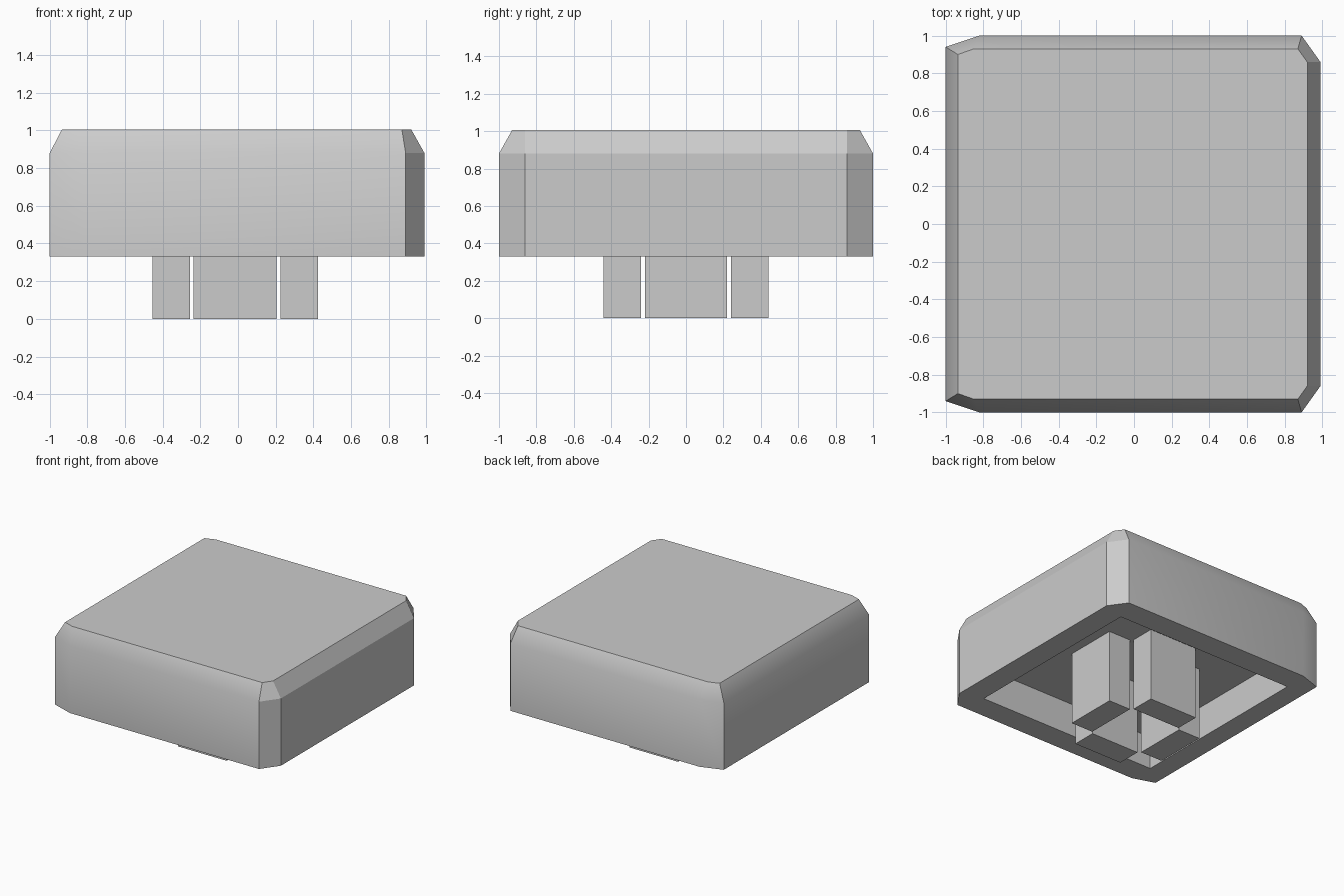
import bpy
import bmesh
import math

default_cube = bpy.data.objects.get("Cube")
if default_cube:
    bpy.data.objects.remove(default_cube, do_unlink=True)

grey = bpy.data.materials.new("plain_grey")
grey.use_nodes = True
colour = (0.6, 0.6, 0.6, 1)
grey.diffuse_color = colour
grey.node_tree.nodes["Principled BSDF"].inputs["Base Color"].default_value = colour

BASE, SHOULDER, TOP, CEILING = 0.33, 0.88, 1.005, 0.60
CENTRE_X = -0.015


def make_object(name, bm):
    bmesh.ops.recalc_face_normals(bm, faces=bm.faces)
    mesh = bpy.data.meshes.new(name)
    bm.to_mesh(mesh)
    bm.free()
    mesh.materials.append(grey)
    obj = bpy.data.objects.new(name, mesh)
    bpy.context.collection.objects.link(obj)
    return obj


def ring(bm, half, z):
    """Closed outline from its back half, mirrored to the front."""
    outline = half + [(x, -y) for x, y in reversed(half)]
    return [bm.verts.new((x, y, z)) for x, y in outline]


def wall(bm, lower, upper):
    for i in range(len(lower)):
        j = (i + 1) % len(lower)
        bm.faces.new((lower[i], lower[j], upper[j], upper[i]))


def loop_edges(bm, verts):
    return [bm.edges.get((verts[i - 1], verts[i])) for i in range(len(verts))]


# Cap: clipped-corner block with a bevelled top and a hollow underside
side = [(-1.0, 0.94), (-0.82, 1.0), (0.89, 1.0), (0.99, 0.86)]
crown = [(-0.935, 0.90), (-0.85, 0.93), (0.87, 0.93), (0.92, 0.86)]
cavity = [(CENTRE_X - 0.815, 0.80), (CENTRE_X + 0.815, 0.80)]

bm = bmesh.new()
foot, shoulder = ring(bm, side, BASE), ring(bm, side, SHOULDER)
top = ring(bm, crown, TOP)
wall(bm, foot, shoulder)
wall(bm, shoulder, top)
bm.faces.new(top)
rim, ceiling = ring(bm, cavity, BASE), ring(bm, cavity, CEILING)
wall(bm, rim, ceiling)
bm.faces.new(ceiling)
bmesh.ops.triangle_fill(bm, use_beauty=True,
                        edges=loop_edges(bm, foot) + loop_edges(bm, rim))
cap = make_object("cap", bm)

# Soft shading on the rounded sides, crisp faces on the right side
bpy.ops.object.select_all(action='DESELECT')
cap.select_set(True)
bpy.context.view_layer.objects.active = cap
bpy.ops.object.shade_smooth_by_angle(angle=math.radians(32))
for face in cap.data.polygons:
    if face.normal.x > 0.5:
        face.use_smooth = False


# Four mounting pegs arranged as a plus under the cap
def peg(name, x, y, width, depth):
    bm = bmesh.new()
    bmesh.ops.create_cube(bm, size=1)
    bmesh.ops.scale(bm, vec=(width, depth, CEILING), verts=bm.verts)
    bmesh.ops.translate(bm, vec=(x, y, CEILING / 2), verts=bm.verts)
    make_object(name, bm)


LONG, SHORT, REACH = 0.44, 0.20, 0.34
for name, sign in (("left", 1), ("right", -1)):
    peg(name + "_peg", CENTRE_X + sign * REACH, 0, SHORT, LONG)
for name, sign in (("back", 1), ("front", -1)):
    peg(name + "_peg", CENTRE_X, sign * REACH, LONG, SHORT)
